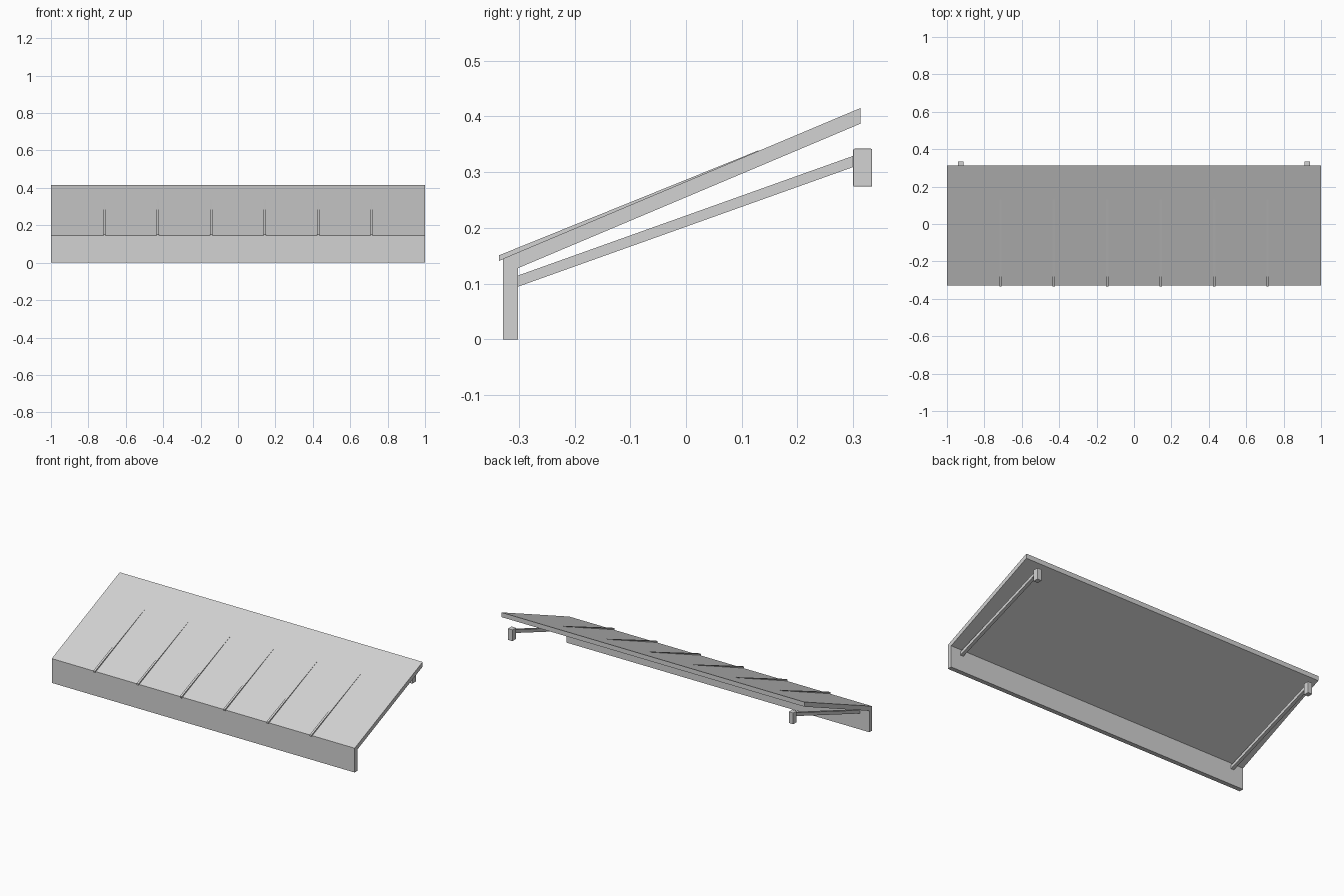
import bpy
import bmesh

if "Cube" in bpy.data.objects:
    bpy.data.objects.remove(bpy.data.objects["Cube"], do_unlink=True)

grey = bpy.data.materials.new("light_grey")
grey.use_nodes = True
grey.diffuse_color = (0.65, 0.65, 0.65, 1)
grey.node_tree.nodes["Principled BSDF"].inputs["Base Color"].default_value = grey.diffuse_color


def extrude_profile(name, profile, x, width):
    """Extrude a (y, z) outline along x, centred on x."""
    bm = bmesh.new()
    face = bm.faces.new([bm.verts.new((x - width / 2, y, z)) for y, z in profile])
    result = bmesh.ops.extrude_face_region(bm, geom=[face])
    moved = [v for v in result["geom"] if isinstance(v, bmesh.types.BMVert)]
    bmesh.ops.translate(bm, verts=moved, vec=(width, 0, 0))
    bmesh.ops.recalc_face_normals(bm, faces=bm.faces)
    mesh = bpy.data.meshes.new(name)
    bm.to_mesh(mesh)
    bm.free()
    mesh.materials.append(grey)
    obj = bpy.data.objects.new(name, mesh)
    bpy.context.collection.objects.link(obj)
    return obj


def sloped_bar(start, end, height):
    """Outline of a bar with vertical ends; start and end are lower corners."""
    (y0, z0), (y1, z1) = start, end
    return [(y0, z0), (y1, z1), (y1, z1 + height), (y0, z0 + height)]


# Sloping canopy with its front valance, one folded sheet
canopy = [(-0.328, 0), (-0.301, 0), (-0.301, 0.128), (0.313, 0.387),
          (0.313, 0.415), (-0.328, 0.145)]
extrude_profile("canopy", canopy, 0, 2)

# Thin ribs that sink into the canopy towards the back
for i in range(6):
    x = (i - 2.5) * 2 / 7
    rib = sloped_bar((-0.335, 0.141), (0.13, 0.329), 0.010)
    extrude_profile(f"rib_{i + 1}", rib, x, 0.012)

# Support arms and wall brackets on both sides
for side, sign in (("left", 1), ("right", -1)):
    x = sign * 0.927
    arm = sloped_bar((-0.303, 0.094), (0.305, 0.311), 0.02)
    extrude_profile(f"{side}_arm", arm, x, 0.02)
    block = sloped_bar((0.30, 0.274), (0.334, 0.274), 0.068)
    bracket = extrude_profile(f"{side}_bracket", block, x, 0.03)
    bevel = bracket.modifiers.new("soft_edges", "BEVEL")
    bevel.width = 0.002
    bevel.segments = 2
